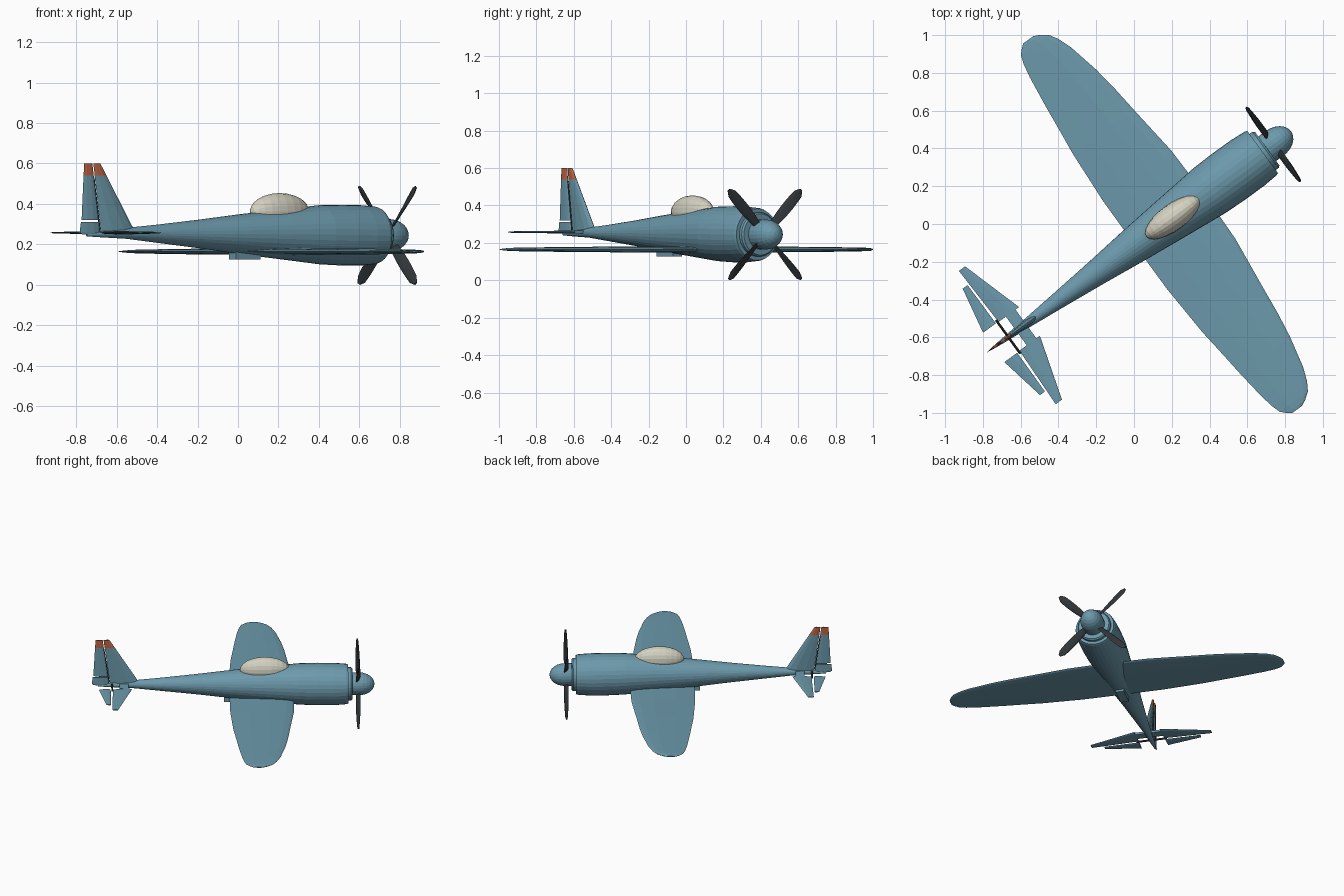
import bpy, bmesh
from math import sin, cos, pi, radians, sqrt
from mathutils import Matrix, Vector

if "Cube" in bpy.data.objects:
    bpy.data.objects.remove(bpy.data.objects["Cube"])

# Parts are made nose along +x, then turned to the parked heading
HEADING = Matrix.Rotation(radians(36), 4, 'Z') @ Matrix.Translation((0, -0.092, 0))
AXIS_Z = 0.245


def material(name, rgb):
    m = bpy.data.materials.new(name)
    m.use_nodes = True
    m.diffuse_color = (*rgb, 1)
    m.node_tree.nodes["Principled BSDF"].inputs["Base Color"].default_value = (*rgb, 1)
    return m


BLUE = material("slate blue", (0.15, 0.32, 0.41))
ORANGE = material("rust orange", (0.50, 0.13, 0.06))
BLACK = material("charcoal", (0.03, 0.036, 0.04))
CREAM = material("cream glass", (0.66, 0.64, 0.53))


def finish(name, bm, mats, rule=None):
    bmesh.ops.recalc_face_normals(bm, faces=bm.faces)
    if rule:
        for f in bm.faces:
            f.material_index = rule(f.calc_center_median())
    bm.transform(HEADING)
    mesh = bpy.data.meshes.new(name)
    bm.to_mesh(mesh)
    bm.free()
    for m in mats:
        mesh.materials.append(m)
    obj = bpy.data.objects.new(name, mesh)
    bpy.context.collection.objects.link(obj)
    return obj


def loft(name, rings, mats, rule=None):
    """Skin a list of equal-length point rings and cap both ends."""
    bm = bmesh.new()
    rows = [[bm.verts.new(p) for p in ring] for ring in rings]
    n = len(rows[0])
    for a, b in zip(rows, rows[1:]):
        for i in range(n):
            j = (i + 1) % n
            bm.faces.new((a[i], a[j], b[j], b[i]))
    bm.faces.new(rows[0])
    bm.faces.new(rows[-1])
    return finish(name, bm, mats, rule)


def body(name, stations, mat, sides=32):
    """Round body from (x, centre z, radius) stations."""
    return loft(name, [[(x, r * cos(2 * pi * i / sides), cz + r * sin(2 * pi * i / sides))
                        for i in range(sides)] for x, cz, r in stations], [mat])


def section(front, back, half):
    """Aerofoil outline as (chord position, thickness offset)."""
    shape = [(0.03, 0.4), (0.12, 0.8), (0.35, 1), (0.7, 0.65)]
    up = [(front + (back - front) * t, half * h) for t, h in shape]
    down = [(x, -h) for x, h in reversed(up)]
    return [(front, 0)] + up + [(back, 0)] + down


def flat_surface(name, spans, z, mats=(BLUE,)):
    """Level surface from (span, front, back, half thickness)."""
    return loft(name, [[(x, y, z + h) for x, h in section(f, b, t)]
                       for y, f, b, t in spans], mats)


def upright_surface(name, spans):
    """Upright surface with a painted tip, same span format."""
    return loft(name, [[(x, h, z) for x, h in section(f, b, t)] for z, f, b, t in spans],
                [BLUE, ORANGE], lambda c: int(c.z > 0.54))


def box(name, lo, hi, mat):
    bm = bmesh.new()
    lo, hi = Vector(lo), Vector(hi)
    bmesh.ops.create_cube(bm, size=1)
    bm.transform(Matrix.Translation((lo + hi) / 2) @ Matrix.Diagonal((*(hi - lo), 1)))
    return finish(name, bm, [mat])


def rod(name, start, end, radius, mat):
    bm = bmesh.new()
    a, b = Vector(start), Vector(end)
    d = b - a
    turn = d.to_track_quat('Z', 'Y').to_matrix().to_4x4()
    bmesh.ops.create_cone(bm, cap_ends=True, segments=10, radius1=radius, radius2=radius,
                          depth=d.length, matrix=Matrix.Translation((a + b) / 2) @ turn)
    return finish(name, bm, [mat])


# Fuselage, cowling lip and spinner
body("fuselage", [(0.775, 0.245, 0.138), (0.76, 0.245, 0.143), (0.68, 0.245, 0.149),
                  (0.56, 0.246, 0.15), (0.43, 0.248, 0.146), (0.18, 0.25, 0.122),
                  (-0.07, 0.251, 0.097), (-0.31, 0.252, 0.07), (-0.56, 0.253, 0.045),
                  (-0.75, 0.255, 0.027), (-0.90, 0.25, 0.015), (-0.99, 0.246, 0.006)], BLUE)
body("cowling_lip", [(0.74, AXIS_Z, 0.118), (0.795, AXIS_Z, 0.118), (0.805, AXIS_Z, 0.11)], BLUE)
body("spinner", [(0.80, AXIS_Z, 0.08)] +
     [(0.85 + 0.111 * sin(a), AXIS_Z, 0.08 * cos(a) + 0.001)
      for a in [radians(15 * k) for k in range(7)]], BLUE, 24)

# Canopy bubble
bm = bmesh.new()
bmesh.ops.create_uvsphere(bm, u_segments=20, v_segments=12, radius=1,
                          matrix=Matrix.Rotation(pi / 2, 4, 'Y'))
bm.transform(Matrix.Translation((0.187, 0, 0.362)) @ Matrix.Diagonal((0.174, 0.07, 0.092, 1)))
finish("canopy", bm, [CREAM])

# One-piece wing with rounded tips
half_wing = [(0.29, 0.388, -0.061, 0.016), (0.58, 0.355, -0.044, 0.015),
             (0.74, 0.338, -0.026, 0.014), (0.873, 0.318, -0.012, 0.013),
             (1.045, 0.28, 0.010, 0.011), (1.12, 0.252, 0.025, 0.010),
             (1.166, 0.224, 0.040, 0.009), (1.195, 0.185, 0.068, 0.007),
             (1.21, 0.152, 0.088, 0.004)]
wing = [(-y, f, b, t) for y, f, b, t in reversed(half_wing)]
wing += [(0, 0.395, -0.062, 0.017)] + half_wing
flat_surface("wing", wing, 0.165)

# Belly air scoop
box("belly_scoop", (-0.10, -0.03, 0.126), (0.05, 0.03, 0.18), BLUE)

# Tailplane halves and elevators
TAIL_Z = 0.258
for side, s in (("left", 1), ("right", -1)):
    flat_surface(side + "_stabilizer", [(0.094 * s, -0.751, -0.885, 0.008),
                                        (0.436 * s, -0.855, -0.896, 0.004)], TAIL_Z)
    flat_surface(side + "_elevator", [(0.096 * s, -0.901, -0.985, 0.006),
                                      (0.348 * s, -0.903, -0.935, 0.004)], TAIL_Z)
box("tailplane_bridge", (-0.837, -0.096, 0.25), (-0.774, 0.096, 0.266), BLUE)
rod("elevator_hinge", (-0.89, -0.11, TAIL_Z), (-0.89, 0.11, TAIL_Z), 0.007, BLACK)

# Fin and rudder with painted tips
upright_surface("fin", [(0.262, -0.695, -0.905, 0.018), (0.54, -0.87, -0.942, 0.009),
                        (0.60, -0.908, -0.95, 0.006)])
upright_surface("rudder", [(0.32, -0.918, -1.022, 0.008), (0.54, -0.948, -1.01, 0.006),
                           (0.60, -0.956, -1.006, 0.005)])
upright_surface("rudder_foot", [(0.25, -0.91, -1.02, 0.008), (0.262, -0.91, -1.033, 0.008),
                                (0.312, -0.915, -1.026, 0.008)])
rod("rudder_hinge", (-0.911, 0, 0.27), (-0.948, 0, 0.53), 0.004, BLACK)

# Propeller blades, twisted from root to tip
def blade_ring(r, width, twist, roll):
    ring = []
    for c, h in section(-width / 2, width / 2, 0.006):
        p = Vector((c * sin(twist) + h * cos(twist), c * cos(twist) - h * sin(twist), r))
        ring.append(Matrix.Rotation(roll, 3, 'X') @ p + Vector((0.845, 0, AXIS_Z)))
    return ring


for k in range(4):
    roll = radians(45 + 90 * k)
    rings = []
    for i in range(11):
        t = i / 10
        width = 0.014 + 0.044 * sqrt(max(0, 1 - (2 * t - 1.15) ** 2 / 1.4))
        if i == 10:
            width = 0.018
        rings.append(blade_ring(0.05 + 0.287 * t, width, radians(45 - 28 * t), roll))
    loft("propeller_blade_%d" % (k + 1), rings, [BLACK])
